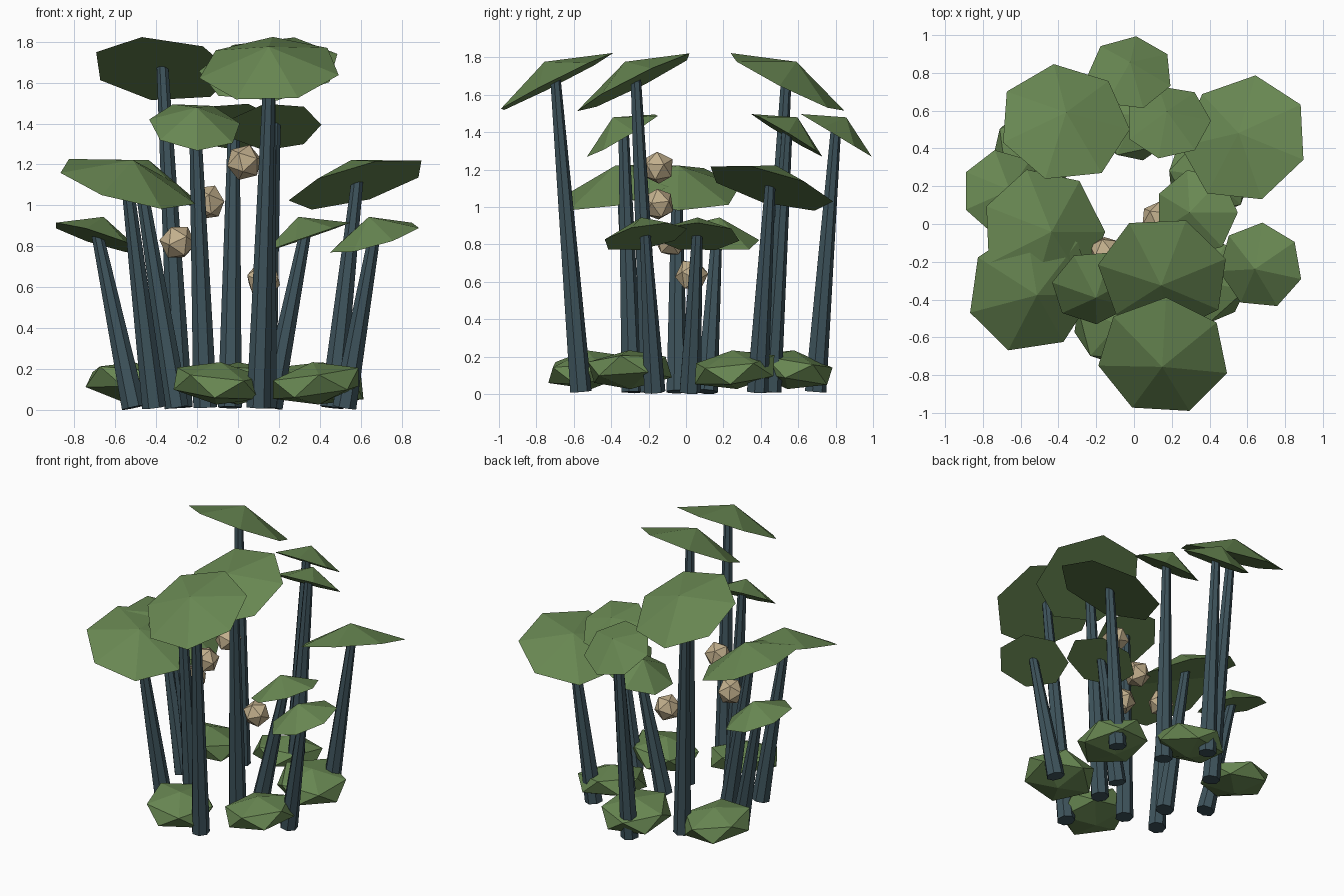
import bpy, bmesh, math
from mathutils import Vector, Matrix, Euler

if "Cube" in bpy.data.objects:
    bpy.data.objects.remove(bpy.data.objects["Cube"])


def material(name, rgb):
    m = bpy.data.materials.new(name)
    m.diffuse_color = (*rgb, 1.0)
    m.use_nodes = True
    m.node_tree.nodes["Principled BSDF"].inputs["Base Color"].default_value = m.diffuse_color
    return m


GREEN = material("leaf_green", (0.138, 0.242, 0.084))
SLATE = material("slate_stem", (0.048, 0.088, 0.107))
TAN = material("tan_berry", (0.54, 0.43, 0.265))


def finish(name, bm, mat):
    bmesh.ops.recalc_face_normals(bm, faces=bm.faces)
    me = bpy.data.meshes.new(name)
    bm.to_mesh(me)
    bm.free()
    me.materials.append(mat)
    ob = bpy.data.objects.new(name, me)
    bpy.context.collection.objects.link(ob)


def cap(name, centre, radius, height, tilt, lean, spin):
    """Seven-sided shallow cone, spun and then tilted towards the lean direction."""
    axis = Vector((-lean[1], lean[0], 0)).normalized()
    rot = Matrix.Rotation(math.radians(tilt), 4, axis)
    bm = bmesh.new()
    ring = []
    for i in range(7):
        a = math.radians(spin) + i * math.tau / 7
        ring.append(bm.verts.new((radius * math.cos(a), radius * math.sin(a), 0)))
    tip = bm.verts.new((0, 0, height))
    bm.faces.new(ring[::-1])
    for i in range(7):
        bm.faces.new((ring[i], ring[(i + 1) % 7], tip))
    bm.transform(Matrix.Translation(centre) @ rot)
    finish(name, bm, GREEN)


def stem(name, base, top):
    """Tapered seven-sided stalk between two points."""
    base, top = Vector(base), Vector(top)
    d = top - base
    bm = bmesh.new()
    bmesh.ops.create_cone(bm, cap_ends=True, segments=7, radius1=0.06,
                          radius2=0.029, depth=d.length)
    rot = Vector((0, 0, 1)).rotation_difference(d).to_matrix().to_4x4()
    bm.transform(Matrix.Translation((base + top) / 2) @ rot)
    finish(name, bm, SLATE)


def ico(name, centre, radius, mat, squash=1.0, turn=(0, 0, 0)):
    """Icosahedron, optionally flattened."""
    bm = bmesh.new()
    bmesh.ops.create_icosphere(bm, subdivisions=1, radius=radius)
    rot = Euler([math.radians(t) for t in turn]).to_matrix().to_4x4()
    bm.transform(Matrix.Translation(centre) @ rot @ Matrix.Diagonal((1, 1, squash, 1)))
    finish(name, bm, mat)


# Leaf tiers: rim height, radius, cone height, tilt,
# then each plant as (cap x, y), (stem base x, y), lean direction, spin
tiers = {
    "tall": (1.665, 0.35, 0.125, 27, [
        ((-0.37, 0.535), (-0.28, 0.44), (0.2, 1), -5),
        ((0.155, -0.70), (0.10, -0.565), (-0.1, -1), 87),
        ((0.155, -0.27), (0.13, -0.19), (-0.2, -1), 120)]),
    "upper": (1.385, 0.228, 0.11, 31, [
        ((-0.02, 0.80), (-0.04, 0.69), (0, 1), 82),
        ((0.18, 0.54), (0.13, 0.45), (-0.1, 1), 1),
        ((-0.21, -0.335), (-0.16, -0.29), (0.15, -1), -86)]),
    "middle": (1.105, 0.35, 0.125, 21, [
        ((0.585, 0.45), (0.46, 0.38), (-1, 1), 82),
        ((-0.48, -0.05), (-0.30, -0.05), (1, 0.2), 2),
        ((-0.545, -0.345), (-0.41, -0.26), (0.9, -0.9), -109)]),
    "low": (0.84, 0.232, 0.11, 19, [
        ((-0.69, 0.165), (-0.51, 0.11), (0.9, 0.4), 204),
        ((0.67, -0.22), (0.52, -0.17), (-0.8, -0.5), 86),
        ((0.33, 0.06), (0.16, 0.02), (-1, 0.05), 0)]),
}
for tier, (z, radius, height, tilt, plants) in tiers.items():
    for n, (xy, foot, lean, spin) in enumerate(plants, 1):
        cap(f"{tier}_leaf_cap_{n}", (*xy, z), radius, height, tilt, lean, spin)
        stem(f"{tier}_stem_{n}", (*foot, 0.012), (*xy, z + 0.03))

# Low leafy clumps around the feet of the stems
clumps = [
    ((-0.095, -0.52, 0.13), (8, 4, 15)),
    ((0.38, -0.30, 0.13), (-6, -6, 60)),
    ((0.40, 0.26, 0.13), (6, -8, 100)),
    ((0.0, 0.56, 0.13), (-8, 5, 30)),
    ((-0.52, 0.39, 0.13), (5, 8, 80)),
]
for n, (c, turn) in enumerate(clumps, 1):
    ico(f"ground_clump_{n}", c, 0.25, GREEN, 0.42, turn)

# Faceted berries hanging between the stems
berries = [(0.03, -0.15, 1.21), (-0.15, -0.15, 1.015),
           (-0.295, -0.08, 0.82), (0.125, 0.03, 0.635)]
for n, c in enumerate(berries, 1):
    ico(f"berry_{n}", c, 0.09, TAN, 1.0, (10 * n, 15, 25 * n))
